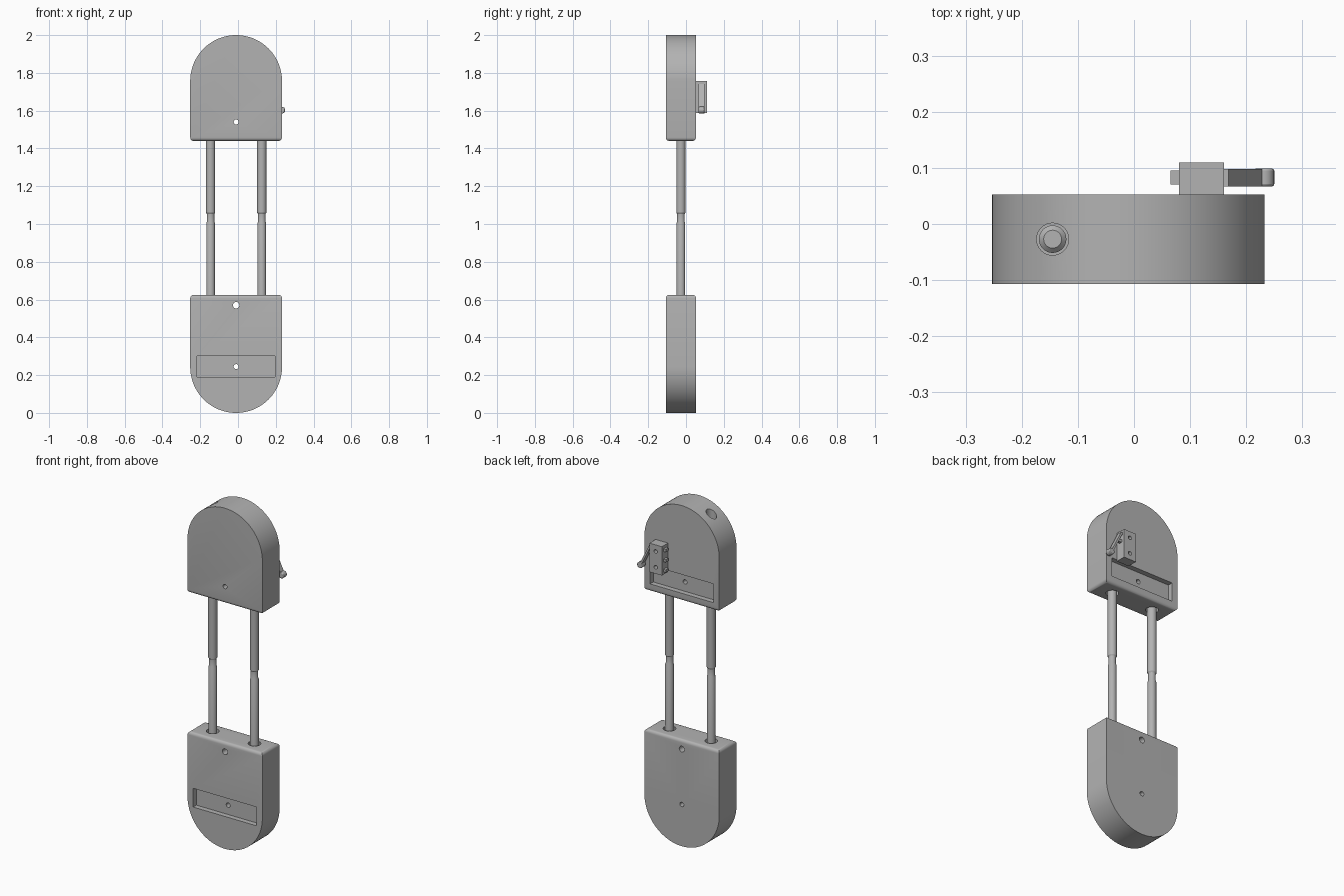
import bpy, bmesh, math
from mathutils import Matrix, Vector

cube = bpy.data.objects.get("Cube")
if cube:
    bpy.data.objects.remove(cube, do_unlink=True)

grey = bpy.data.materials.new("light_grey")
grey.use_nodes = True
grey.diffuse_color = (0.45, 0.45, 0.45, 1)
grey.node_tree.nodes["Principled BSDF"].inputs["Base Color"].default_value = (0.45, 0.45, 0.45, 1)

CX, CY, R, HALF = -0.01, -0.027, 0.243, 0.08
RODS = (-0.145, 0.126)
FRONT, BACK = CY - HALF, CY + HALF


def finish(name, bm):
    bmesh.ops.recalc_face_normals(bm, faces=bm.faces)
    mesh = bpy.data.meshes.new(name)
    bm.to_mesh(mesh)
    bm.free()
    mesh.materials.append(grey)
    ob = bpy.data.objects.new(name, mesh)
    bpy.context.collection.objects.link(ob)
    return ob


def select(ob):
    bpy.ops.object.select_all(action="DESELECT")
    ob.select_set(True)
    bpy.context.view_layer.objects.active = ob


def smooth(ob):
    select(ob)
    bpy.ops.object.shade_smooth_by_angle(angle=math.radians(30))
    return ob


def box(name, lo, hi):
    lo, hi = Vector(lo), Vector(hi)
    bm = bmesh.new()
    bmesh.ops.create_cube(bm, size=1)
    bmesh.ops.scale(bm, vec=hi - lo, verts=bm.verts)
    bmesh.ops.translate(bm, vec=(lo + hi) / 2, verts=bm.verts)
    return finish(name, bm)


def cylinder(name, a, b, r, segments=32):
    a, b = Vector(a), Vector(b)
    bm = bmesh.new()
    turn = Vector((0, 0, 1)).rotation_difference(b - a).to_matrix().to_4x4()
    bmesh.ops.create_cone(bm, cap_ends=True, segments=segments, radius1=r, radius2=r,
                          depth=(b - a).length, matrix=Matrix.Translation((a + b) / 2) @ turn)
    return finish(name, bm)


def lathe(name, x, profile, segments=32):
    """Turn (radius, z) pairs about a vertical axis."""
    bm = bmesh.new()
    rings = []
    for r, z in profile:
        rings.append([bm.verts.new((x + r * math.cos(t), CY + r * math.sin(t), z))
                      for t in (math.tau * i / segments for i in range(segments))])
    for low, high in zip(rings, rings[1:]):
        for i in range(segments):
            j = (i + 1) % segments
            bm.faces.new((low[i], low[j], high[j], high[i]))
    bm.faces.new(rings[0])
    bm.faces.new(rings[-1])
    return smooth(finish(name, bm))


def cut(ob, cutters):
    for cutter in cutters:
        cutter.hide_render = True
        mod = ob.modifiers.new("cut", "BOOLEAN")
        mod.operation, mod.solver, mod.object = "DIFFERENCE", "EXACT", cutter
        select(ob)
        bpy.ops.object.modifier_apply(modifier=mod.name)
        bpy.data.objects.remove(cutter, do_unlink=True)


def housing(name, flat_z, arc_z, up):
    """Round-ended block whose flat end has softened edges."""
    bm = bmesh.new()
    outline = [(CX - R, flat_z), (CX + R, flat_z)]
    for i in range(65):
        t = math.pi * i / 64
        outline.append((CX + R * math.cos(t), arc_z + up * R * math.sin(t)))
    face = bm.faces.new([bm.verts.new((x, FRONT, z)) for x, z in outline])
    ext = bmesh.ops.extrude_face_region(bm, geom=[face])
    verts = [v for v in ext["geom"] if isinstance(v, bmesh.types.BMVert)]
    bmesh.ops.translate(bm, vec=(0, 2 * HALF, 0), verts=verts)
    edges = [e for e in bm.edges if all(abs(v.co.z - flat_z) < 1e-5 for v in e.verts)]
    bmesh.ops.bevel(bm, geom=edges, offset=0.018, segments=5, profile=0.5, affect="EDGES")
    return finish(name, bm)


def through_hole(z, r):
    return cylinder("hole_cutter", (CX, FRONT - 0.1, z), (CX, BACK + 0.1, z), r, 24)


def slot(z, face_y, depth=0.03):
    return box("slot_cutter", (CX - 0.206, face_y - depth, z - 0.055),
               (CX + 0.206, face_y + depth, z + 0.055))


def rod_sockets(z):
    return [cylinder("socket_cutter", (x, CY, z - 0.03), (x, CY, z + 0.03), 0.034) for x in RODS]


# Upper housing: slot on the back, rod access bore through the crown
upper = housing("upper_housing", 1.44, 2 - R, 1)
cut(upper, [slot(1.54, BACK), through_hole(1.54, 0.013),
            cylinder("bore_cutter", (RODS[0], CY, 1.8), (RODS[0], CY, 2.1), 0.0286)]
    + rod_sockets(1.44))
smooth(upper)

# Lower housing: slot on the front
lower = housing("lower_housing", 0.625, R, -1)
cut(lower, [slot(0.245, FRONT), through_hole(0.245, 0.013), through_hole(0.57, 0.017)]
    + rod_sockets(0.625))
smooth(lower)

# Guide rods with a narrow neck at the joint
for side, x, top in (("right", RODS[0], 1.87), ("left", RODS[1], 1.6)):
    lathe(side + "_guide_rod", x, [
        (0.018, 0.4), (0.023, 0.405), (0.023, 1.005), (0.020, 1.012), (0.020, 1.053),
        (0.0245, 1.06), (0.0245, top - 0.008), (0.016, top)])

# Switch body with two mounting holes
switch = box("switch_body", (0.08, BACK - 0.002, 1.587), (0.16, 0.11, 1.756))
cut(switch, [cylinder("mount_cutter", (0.12, BACK + 0.002, z), (0.12, 0.2, z), 0.011, 20)
             for z in (1.625, 1.718)])
smooth(switch)

# Switch terminals
for i, z in enumerate((1.61, 1.67, 1.73)):
    box("switch_terminal_%d" % (i + 1), (0.065, 0.07, z - 0.008), (0.085, 0.095, z + 0.008))

# Sloping lever, its plunger and the roller at the tip
bm = bmesh.new()
path = [(0.158, 1.742), (0.168, 1.742), (0.232, 1.612), (0.224, 1.604), (0.163, 1.728), (0.158, 1.728)]
face = bm.faces.new([bm.verts.new((x, 0.067, z)) for x, z in path])
ext = bmesh.ops.extrude_face_region(bm, geom=[face])
bmesh.ops.translate(bm, vec=(0, 0.031, 0),
                    verts=[v for v in ext["geom"] if isinstance(v, bmesh.types.BMVert)])
finish("switch_lever", bm)
box("switch_plunger", (0.155, 0.074, 1.685), (0.18, 0.091, 1.7))
roller = cylinder("lever_roller", (0.232, 0.067, 1.603), (0.232, 0.099, 1.603), 0.018, 24)
bevel = roller.modifiers.new("rounded_rim", "BEVEL")
bevel.width, bevel.segments = 0.004, 2
smooth(roller)
